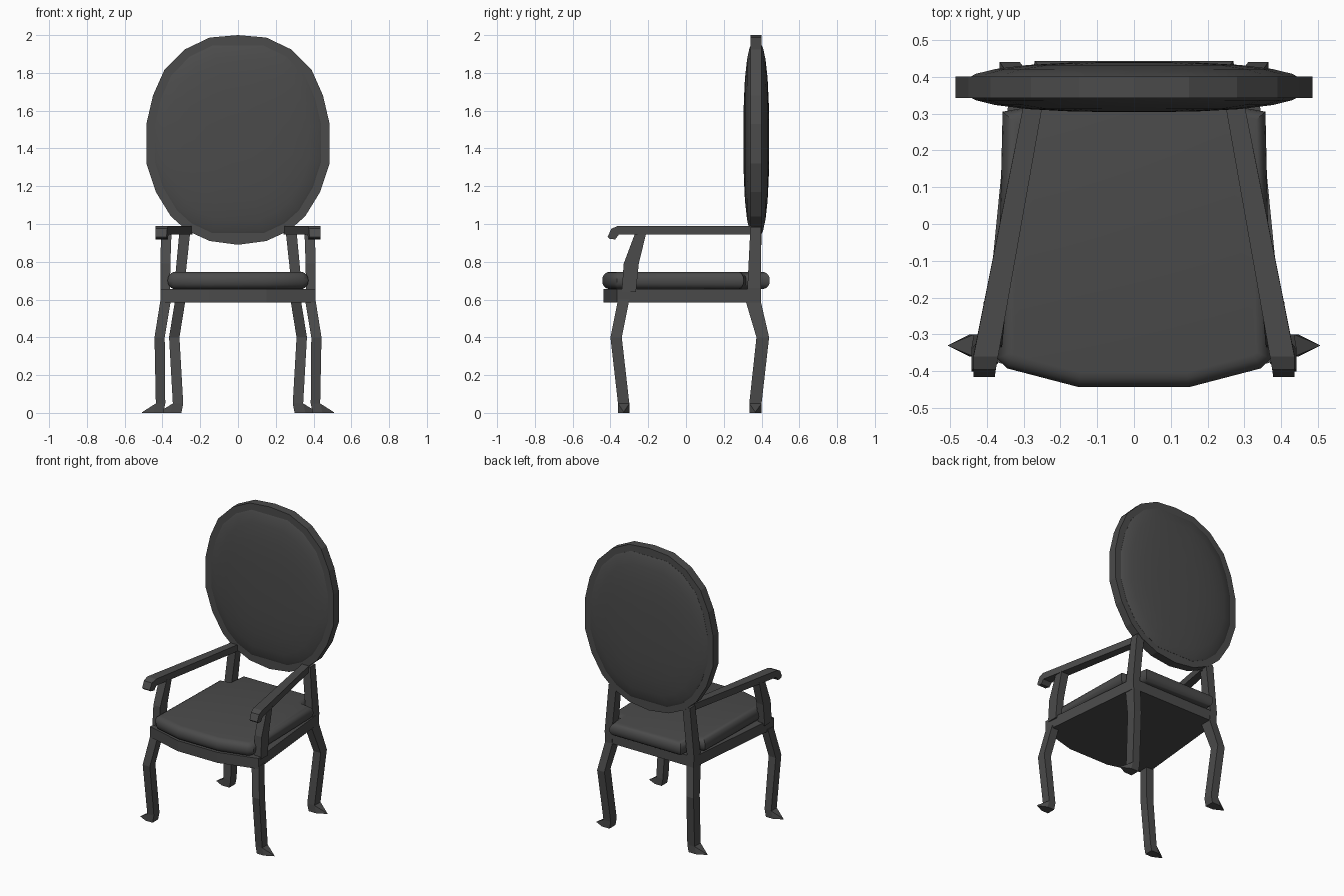
import bpy, bmesh

if "Cube" in bpy.data.objects:
    bpy.data.objects.remove(bpy.data.objects["Cube"])

dark = bpy.data.materials.new("dark_grey")
dark.diffuse_color = (.07, .07, .07, 1)
dark.use_nodes = True
dark.node_tree.nodes["Principled BSDF"].inputs["Base Color"].default_value = dark.diffuse_color


def finish(name, bm, smooth=None):
    bmesh.ops.recalc_face_normals(bm, faces=bm.faces)
    mesh = bpy.data.meshes.new(name)
    bm.to_mesh(mesh)
    bm.free()
    mesh.materials.append(dark)
    ob = bpy.data.objects.new(name, mesh)
    bpy.context.collection.objects.link(ob)
    bpy.ops.object.select_all(action='DESELECT')
    bpy.context.view_layer.objects.active = ob
    ob.select_set(True)
    if smooth:
        bpy.ops.object.shade_smooth_by_angle(angle=smooth)
    return ob


def loft(bm, rings):
    """Skin a list of equal-length point rings and cap both ends."""
    loops = [[bm.verts.new(p) for p in r] for r in rings]
    n = len(loops[0])
    for a, b in zip(loops, loops[1:]):
        for i in range(n):
            j = (i + 1) % n
            bm.faces.new((a[i], a[j], b[j], b[i]))
    bm.faces.new(loops[0])
    bm.faces.new(loops[-1])


def mirror(ob):
    m = ob.modifiers.new("mirror", 'MIRROR')
    m.use_axis[0] = True


def both_sides(half):
    """Close a right-hand half outline by reflecting it in x."""
    return half + [(-x, y) for x, y in reversed(half) if abs(x) > 1e-5]


def bar(bm, path):
    """Horizontal rectangles (x0, x1, y0, y1, z) joined into a bar."""
    loft(bm, [[(x0, y0, z), (x1, y0, z), (x1, y1, z), (x0, y1, z)]
              for x0, x1, y0, y1, z in path])


def slab(bm, outline, z0, z1):
    loft(bm, [[(x, y, z) for x, y in outline] for z in (z0, z1)])


def foot(bm, x0, x1, y0, y1, tip):
    """Splayed pointed toe under a leg."""
    ym = (y0 + y1) / 2
    pts = [(x, y, .05) for x in (x0, x1) for y in (y0, y1)]
    pts += [(x, y, 0) for x in (x0 + .01, x1 + .012) for y in (y0, y1)]
    pts += [(tip, ym, 0), (tip, ym, .004)]
    bmesh.ops.convex_hull(bm, input=[bm.verts.new(p) for p in pts])


# front legs
bm = bmesh.new()
bar(bm, [(.385, .435, -.36, -.30, .05), (.388, .442, -.40, -.34, .40),
         (.355, .41, -.36, -.30, .60)])
foot(bm, .385, .435, -.36, -.30, .507)
mirror(finish("front_leg", bm))

# back legs running up into the back posts
bm = bmesh.new()
bar(bm, [(.29, .345, .335, .40, .05), (.31, .365, .373, .44, .40),
         (.28, .335, .318, .397, .585), (.285, .338, .325, .397, .66),
         (.25, .308, .341, .397, .985)])
foot(bm, .29, .345, .335, .40, .42)
mirror(finish("back_leg", bm))

# seat frame
bm = bmesh.new()
slab(bm, both_sides([(.15, -.437), (.41, -.365), (.335, .395)]), .585, .657)
finish("seat_frame", bm)

# cushion, notched around the back posts, with rounded rims
bm = bmesh.new()
slab(bm, both_sides([(.15, -.443), (.345, -.392), (.372, -.365),
                     (.357, .305), (.285, .318), (.27, .443)]), .655, .747)
rims = [e for e in bm.edges if abs(e.verts[0].co.z - e.verts[1].co.z) < 1e-4]
bmesh.ops.recalc_face_normals(bm, faces=bm.faces)
bmesh.ops.bevel(bm, geom=rims, offset=.04, segments=4, profile=.5,
                affect='EDGES')
finish("seat_cushion", bm, .7)

# arm supports
bm = bmesh.new()
bar(bm, [(.36, .411, -.34, -.265, .64), (.358, .41, -.33, -.25, .79),
         (.352, .408, -.268, -.21, .955)])
mirror(finish("arm_support", bm))

# armrests: side profile with a drooping front end, angled inward to the back
bm = bmesh.new()
profile = [(-.415, .932), (-.395, .975), (-.36, .99), (.36, .99),
           (.36, .945), (-.355, .945), (-.375, .918), (-.405, .922)]


def arm_x(y, outer):
    if outer:
        return .436 - .139 * max(0, (y + .35) / .69)
    return .378 - .131 * max(0, (y + .41) / .74)


loft(bm, [[(arm_x(y, o), y, z) for y, z in profile] for o in (True, False)])
mirror(finish("armrest", bm))

# oval back frame
half = [(0, 2.0), (.15, 1.987), (.28, 1.925), (.39, 1.815), (.45, 1.68),
        (.485, 1.53), (.485, 1.32), (.435, 1.17), (.355, 1.04),
        (.27, .965), (.15, .91), (0, .89)]
oval = both_sides(half)
CZ = 1.445


def oval_ring(pts, s, y):
    return [(x * s, y, CZ + (z - CZ) * s) for x, z in pts]


bm = bmesh.new()
loft(bm, [oval_ring(oval, 1, .342), oval_ring(oval, 1, .4)])
finish("back_frame", bm)

# padded back panel, domed front and rear
inner = both_sides([(x * .912, CZ + (z - CZ) * .925) for x, z in half[1:-1]])
front = [(1, .343), (.97, .336), (.85, .323), (.65, .312), (.4, .306), (.15, .304)]
rear = [(s, .744 - y) for s, y in front]
bm = bmesh.new()
loft(bm, [oval_ring(inner, s, y) for s, y in front[::-1] + rear])
finish("back_panel", bm, .6)
